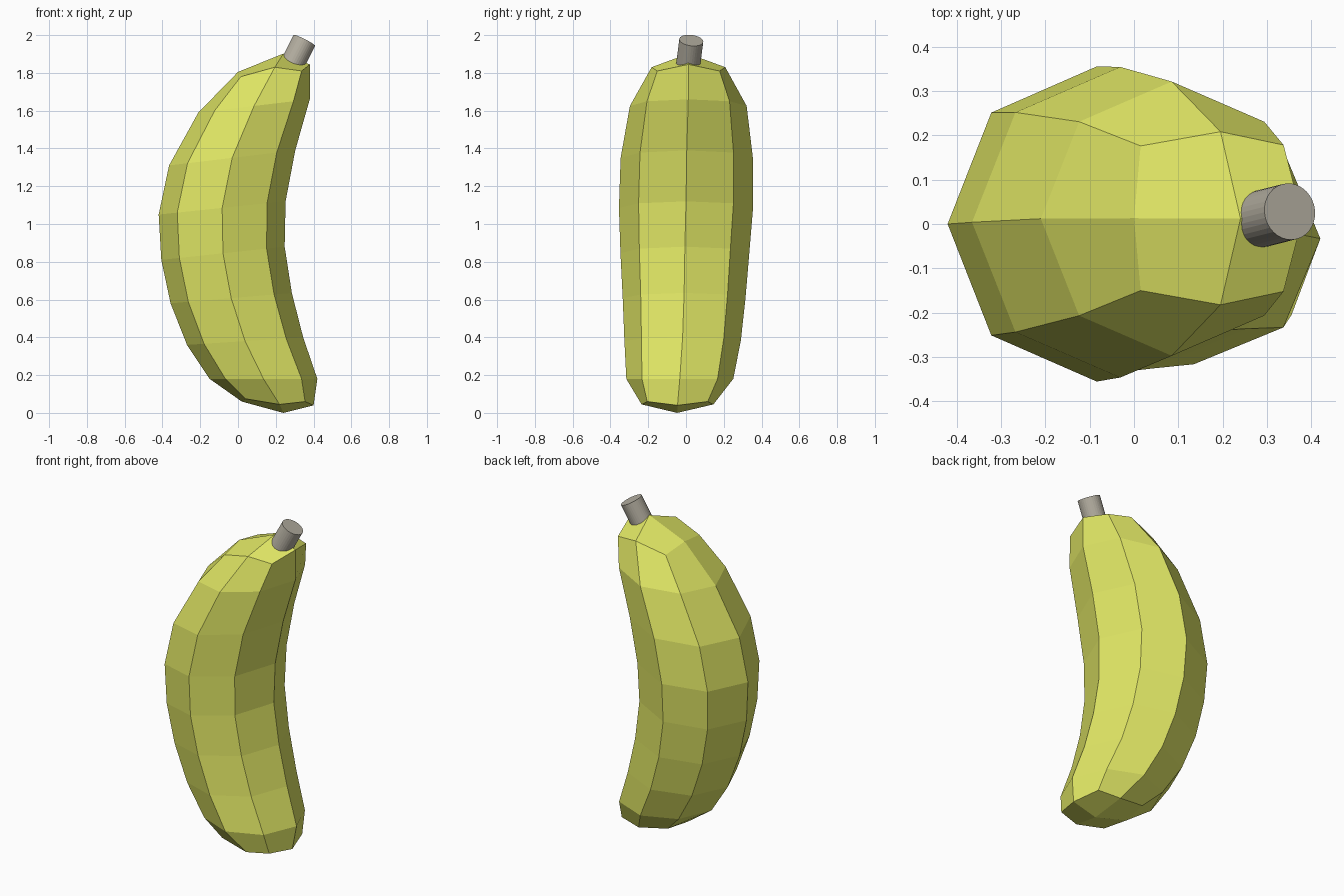
import bpy, bmesh, math
from mathutils import Vector

if "Cube" in bpy.data.objects:
    bpy.data.objects.remove(bpy.data.objects["Cube"])


def material(name, rgb):
    m = bpy.data.materials.new(name)
    m.diffuse_color = (*rgb, 1)
    m.use_nodes = True
    m.node_tree.nodes["Principled BSDF"].inputs["Base Color"].default_value = m.diffuse_color
    return m


def finish(bm, name, mat):
    bmesh.ops.recalc_face_normals(bm, faces=bm.faces)
    me = bpy.data.meshes.new(name)
    bm.to_mesh(me)
    bm.free()
    me.materials.append(mat)
    ob = bpy.data.objects.new(name, me)
    bpy.context.collection.objects.link(ob)
    return ob


# Body rings: outer x, outer z, inner x, inner z, y centre, y radius
rings = [
    (-0.15, 0.18, 0.42, 0.18, -0.033, 0.283),
    (-0.27, 0.36, 0.345, 0.40, -0.018, 0.308),
    (-0.357, 0.58, 0.285, 0.635, -0.010, 0.325),
    (-0.406, 0.81, 0.247, 0.88, -0.006, 0.341),
    (-0.42, 1.05, 0.252, 1.12, 0.0, 0.355),
    (-0.365, 1.31, 0.303, 1.39, 0.004, 0.350),
    (-0.21, 1.59, 0.38, 1.66, 0.012, 0.309),
]
# Cap rings: (x, z, half y) for inner, inner corner, side, outer corner, outer
low = [(0.40, 0.04, 0), (0.355, 0.06, 0.16), (0.22, 0.045, 0.19),
       (0.04, 0.075, 0.165), (0.02, 0.06, 0)]
top = [(0.38, 1.845, 0), (0.337, 1.81, 0.165), (0.195, 1.83, 0.195),
       (0.015, 1.78, 0.163), (0.0, 1.805, 0)]


def body_ring(xo, zo, xi, zi, yc, ry):
    for k in range(8):
        a = k * math.pi / 4
        t = (1 + math.cos(a)) / 2
        yield (xo + (xi - xo) * t, yc + ry * math.sin(a), zo + (zi - zo) * t)


def cap_ring(half, yc):
    full = [(x, yc + y, z) for x, z, y in half]
    return full + [(x, yc - y, z) for x, z, y in half[3:0:-1]]


# Faceted fruit body with quad caps meeting at a pole
bm = bmesh.new()
coords = [cap_ring(low, -0.045)] + [list(body_ring(*r)) for r in rings] + [cap_ring(top, 0.013)]
loops = [[bm.verts.new(c) for c in ring] for ring in coords]
for a, b in zip(loops, loops[1:]):
    for k in range(8):
        n = (k + 1) % 8
        bm.faces.new((a[k], a[n], b[n], b[k]))
for ring, pole in ((loops[0], (0.24, -0.047, 0.0)), (loops[-1], (0.24, 0.012, 1.902))):
    p = bm.verts.new(pole)
    for k in range(0, 8, 2):
        bm.faces.new((ring[k], ring[k + 1], ring[(k + 2) % 8], p))
finish(bm, "fruit_body", material("peel", (0.75, 0.80, 0.13)))

# Tilted cylindrical stem
start, end = Vector((0.264, 0.006, 1.80)), Vector((0.351, 0.028, 1.972))
axis = end - start
bm = bmesh.new()
bmesh.ops.create_cone(bm, cap_ends=True, segments=32, radius1=0.064, radius2=0.064,
                      depth=axis.length)
stem = finish(bm, "stem", material("stem_brown", (0.45, 0.42, 0.35)))
stem.location = (start + end) / 2
stem.rotation_mode = 'QUATERNION'
stem.rotation_quaternion = axis.to_track_quat('Z', 'Y')
